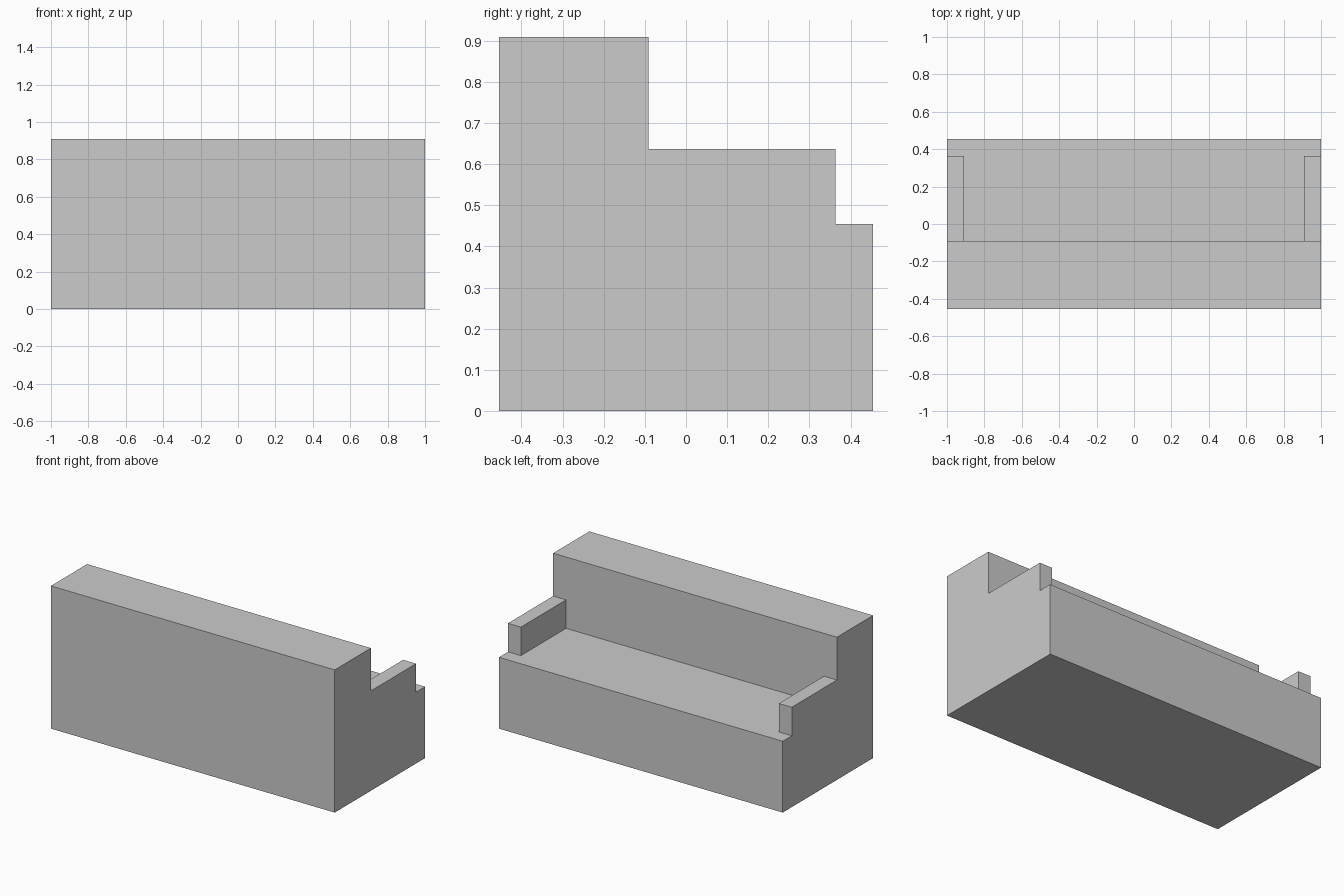
import bpy, bmesh

if "Cube" in bpy.data.objects:
    bpy.data.objects.remove(bpy.data.objects["Cube"])

U = 1 / 11  # model unit: sofa is 22 x 10 x 10 units


def extrude_x(profile, half_width):
    """Closed (y, z) profile extruded across x, in model units."""
    bm = bmesh.new()
    face = bm.faces.new([bm.verts.new((-half_width * U, y * U, z * U)) for y, z in profile])
    ext = bmesh.ops.extrude_face_region(bm, geom=[face])["geom"]
    new_verts = [g for g in ext if isinstance(g, bmesh.types.BMVert)]
    bmesh.ops.translate(bm, verts=new_verts, vec=(2 * half_width * U, 0, 0))
    bmesh.ops.recalc_face_normals(bm, faces=bm.faces)
    return bm


def make_object(name, bm):
    mesh = bpy.data.meshes.new(name)
    bm.to_mesh(mesh)
    bm.free()
    obj = bpy.data.objects.new(name, mesh)
    bpy.context.collection.objects.link(obj)
    return obj


def underside(bm):
    bm.normal_update()
    return [f for f in bm.faces if f.normal.z < -0.9]


# Sofa body: stepped side profile of backrest, armrest and seat front
body_bm = extrude_x([(-5, 0), (5, 0), (5, 5), (4, 5), (4, 7), (-1, 7), (-1, 10), (-5, 10)], 11)

# Flush, slightly lighter panel on the underside
cuts = [((1, 0, 0), x) for x in (-9, -8, 8, 9)] + [((0, 1, 0), y) for y in (-3, -2, 4)]
for normal, d in cuts:
    faces = underside(body_bm)
    geom = set(faces)
    for f in faces:
        geom.update(f.edges)
        geom.update(f.verts)
    bmesh.ops.bisect_plane(body_bm, geom=list(geom), plane_no=normal,
                           plane_co=[c * d * U for c in normal])
for f in underside(body_bm):
    c = f.calc_center_median() / U
    wide = abs(c.x) < 9 and -3 < c.y < -2
    main = abs(c.x) < 8 and -2 < c.y < 4
    f.material_index = 1 if wide or main else 0

body = make_object("sofa_body", body_bm)
panel_grey = bpy.data.materials.new("underside_grey")
panel_grey.diffuse_color = (0.9, 0.9, 0.9, 1)
panel_grey.use_nodes = True
panel_grey.node_tree.nodes["Principled BSDF"].inputs["Base Color"].default_value = panel_grey.diffuse_color
body.data.materials.append(None)
body.data.materials.append(panel_grey)

# Seat hollow between the two armrests
cutter = make_object("seat_cutter", extrude_x([(-1, 5), (6, 5), (6, 8), (-1, 8)], 10))
cutter.hide_render = True
cutter.display_type = 'WIRE'
cut = body.modifiers.new("seat_hollow", 'BOOLEAN')
cut.operation = 'DIFFERENCE'
cut.solver = 'EXACT'
cut.object = cutter
